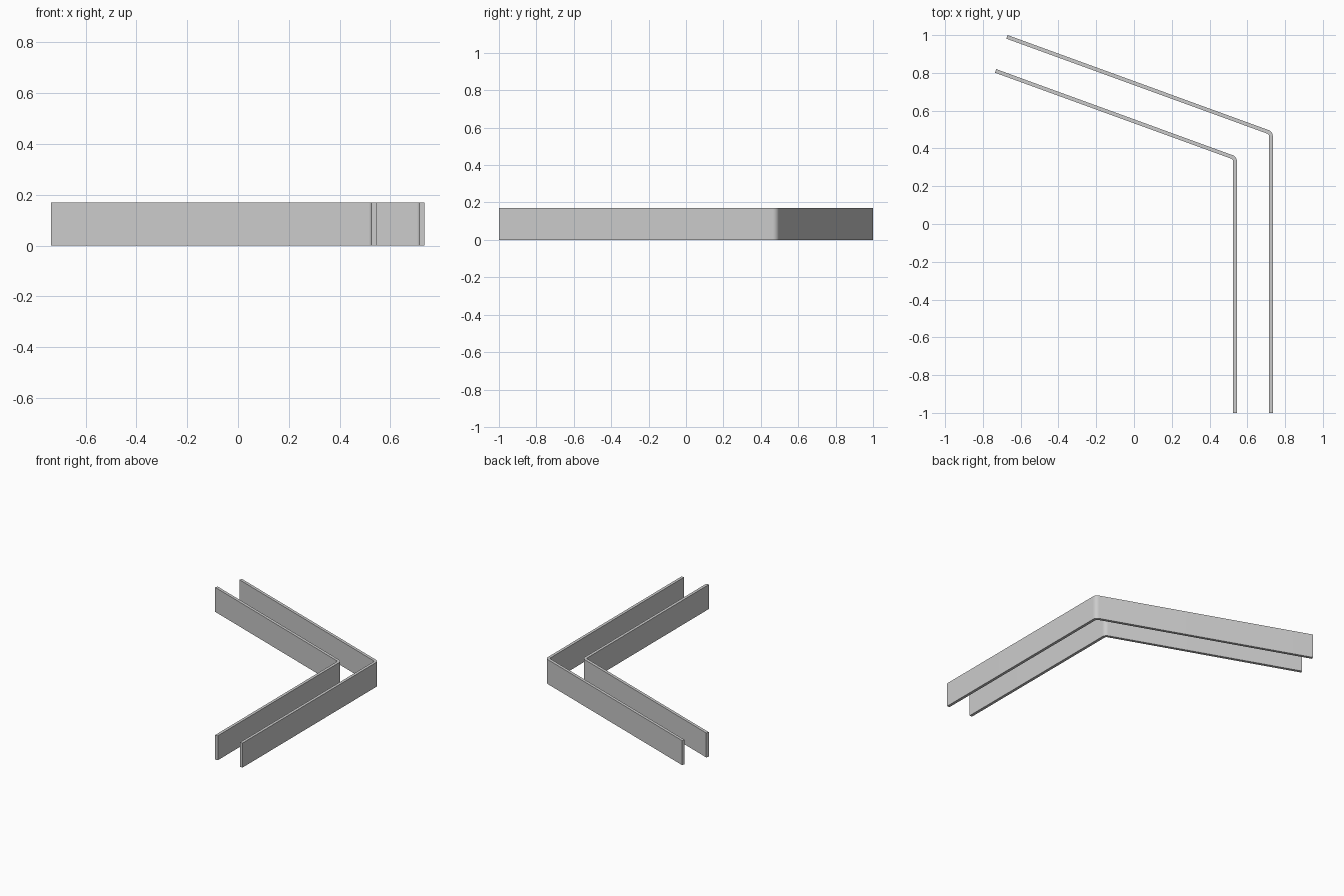
import bpy, bmesh
from math import radians, sin, cos, tan
from mathutils import Vector

cube = bpy.data.objects.get("Cube")
if cube:
    bpy.data.objects.remove(cube, do_unlink=True)

HEIGHT = 0.17
THICK = 0.02
BEND = radians(70)             # turning angle at the corner
OUTER_R, INNER_R = 0.035, 0.015
STEPS = 10

grey = bpy.data.materials.new("plain grey")
grey.use_nodes = True
COLOR = (0.6, 0.6, 0.6, 1)
grey.diffuse_color = COLOR
grey.node_tree.nodes["Principled BSDF"].inputs["Base Color"].default_value = COLOR


def bent_wall(name, x, corner_y, length):
    """Bent strip: straight leg to the front, slanted leg to the back right."""
    along = Vector((-sin(BEND), cos(BEND)))
    normal = Vector((cos(BEND), sin(BEND)))
    end = Vector((x, corner_y)) + along * length
    centre = Vector((x - OUTER_R, corner_y - OUTER_R * tan(BEND / 2)))

    def arc(r):
        return [centre + r * Vector((cos(BEND * i / STEPS), sin(BEND * i / STEPS)))
                for i in range(STEPS + 1)]

    # Footprint: outer side, far end, then back along the inner side
    outer = [Vector((x, -1)), *arc(OUTER_R), end]
    inner = [Vector((x - THICK, -1)), *arc(INNER_R), end - normal * THICK]

    bm = bmesh.new()
    a = [bm.verts.new((p.x, p.y, 0)) for p in outer]
    b = [bm.verts.new((p.x, p.y, 0)) for p in inner]
    faces = [bm.faces.new((a[i], a[i + 1], b[i + 1], b[i])) for i in range(len(a) - 1)]
    up = bmesh.ops.extrude_face_region(bm, geom=faces, use_keep_orig=True)
    bmesh.ops.translate(bm, vec=(0, 0, HEIGHT),
                        verts=[v for v in up["geom"] if isinstance(v, bmesh.types.BMVert)])
    bmesh.ops.recalc_face_normals(bm, faces=bm.faces)

    mesh = bpy.data.meshes.new(name)
    bm.to_mesh(mesh)
    bm.free()
    mesh.materials.append(grey)
    obj = bpy.data.objects.new(name, mesh)
    bpy.context.collection.objects.link(obj)
    bpy.ops.object.select_all(action='DESELECT')
    obj.select_set(True)
    bpy.context.view_layer.objects.active = obj
    bpy.ops.object.shade_smooth_by_angle(angle=radians(30))


bent_wall("outer_wall", 0.735, 0.489, 1.494)
bent_wall("inner_wall", 0.545, 0.356, 1.356)
